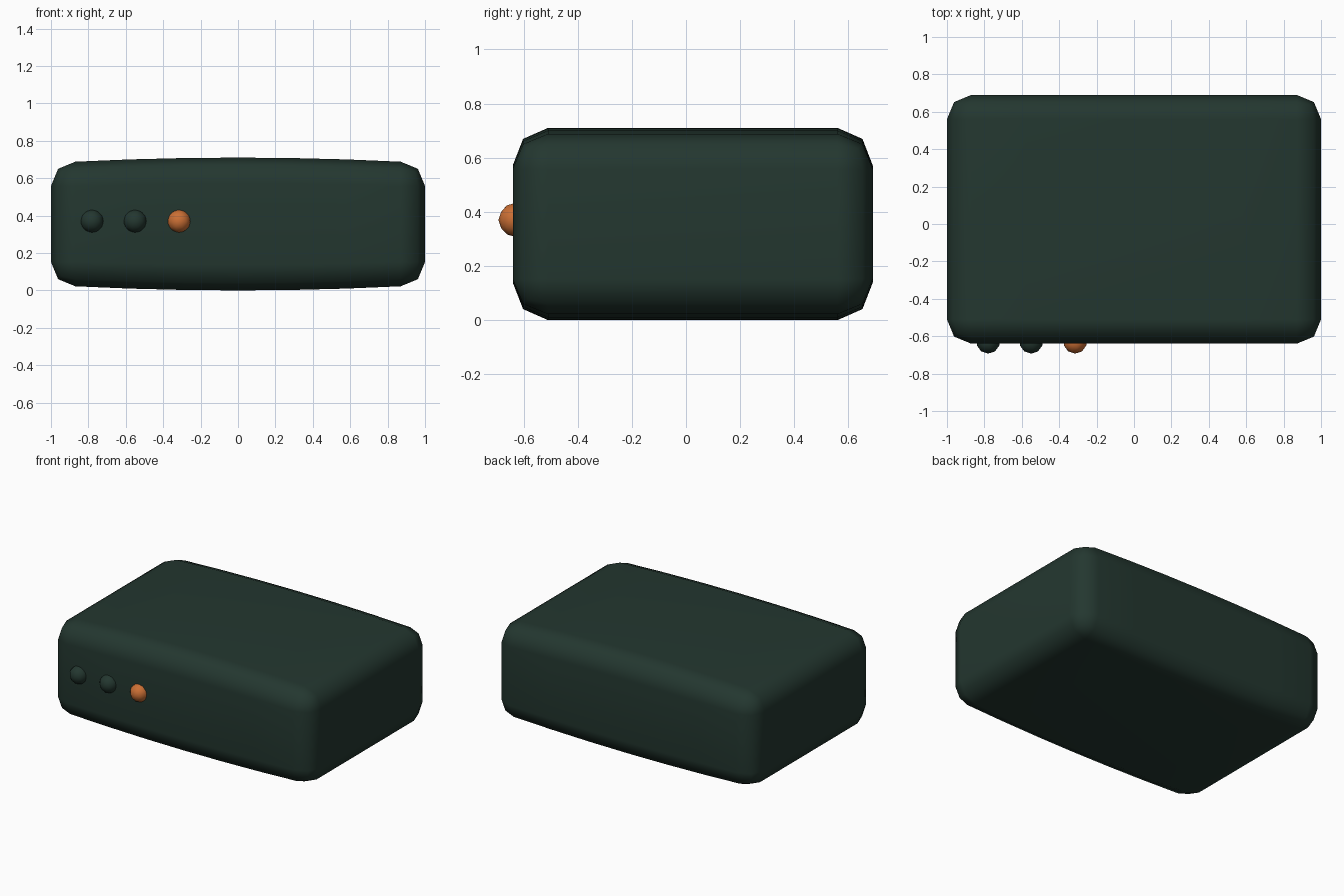
import bpy, bmesh
from mathutils import Vector

if "Cube" in bpy.data.objects:
    bpy.data.objects.remove(bpy.data.objects["Cube"])


def material(name, rgb):
    m = bpy.data.materials.new(name)
    m.diffuse_color = (*rgb, 1)
    m.use_nodes = True
    m.node_tree.nodes["Principled BSDF"].inputs["Base Color"].default_value = m.diffuse_color
    return m


green = material("dark green", (0.017, 0.038, 0.029))
orange = material("orange", (0.60, 0.16, 0.035))


def finish(bm, name, mat):
    me = bpy.data.meshes.new(name)
    bm.to_mesh(me)
    bm.free()
    me.materials.append(mat)
    for p in me.polygons:
        p.use_smooth = True
    ob = bpy.data.objects.new(name, me)
    bpy.context.collection.objects.link(ob)
    return ob


# Casing: rounded box, bowed slightly at top and bottom
lo, hi = Vector((-1, -0.64, 0.022)), Vector((1, 0.69, 0.688))
bm = bmesh.new()
bmesh.ops.create_cube(bm, size=1)
for v in bm.verts:
    v.co = Vector([(lo[i] + hi[i]) / 2 + v.co[i] * (hi[i] - lo[i]) for i in range(3)])
bmesh.ops.bevel(bm, geom=bm.edges[:], offset=0.13, segments=2, profile=0.5, affect='EDGES')
for x in (-0.58, -0.29, 0, 0.29, 0.58):
    bmesh.ops.bisect_plane(bm, geom=bm.verts[:] + bm.edges[:] + bm.faces[:],
                           plane_co=(x, 0, 0), plane_no=(1, 0, 0))
mid, half = (lo.z + hi.z) / 2, (hi.z - lo.z) / 2
for v in bm.verts:
    bow = max(0, 1 - (v.co.x / 0.87) ** 2)
    v.co.z += 0.022 * bow * (v.co.z - mid) / half
casing = finish(bm, "casing", green)
casing.modifiers.new("even shading", 'WEIGHTED_NORMAL').keep_sharp = False

# Front buttons: two dark, one orange
for name, x, mat in (("left_button", -0.78, green), ("middle_button", -0.55, green),
                     ("orange_button", -0.315, orange)):
    bm = bmesh.new()
    bmesh.ops.create_icosphere(bm, subdivisions=2, radius=0.063)
    ob = finish(bm, name, mat)
    ob.location = (x, -0.63, 0.37)
